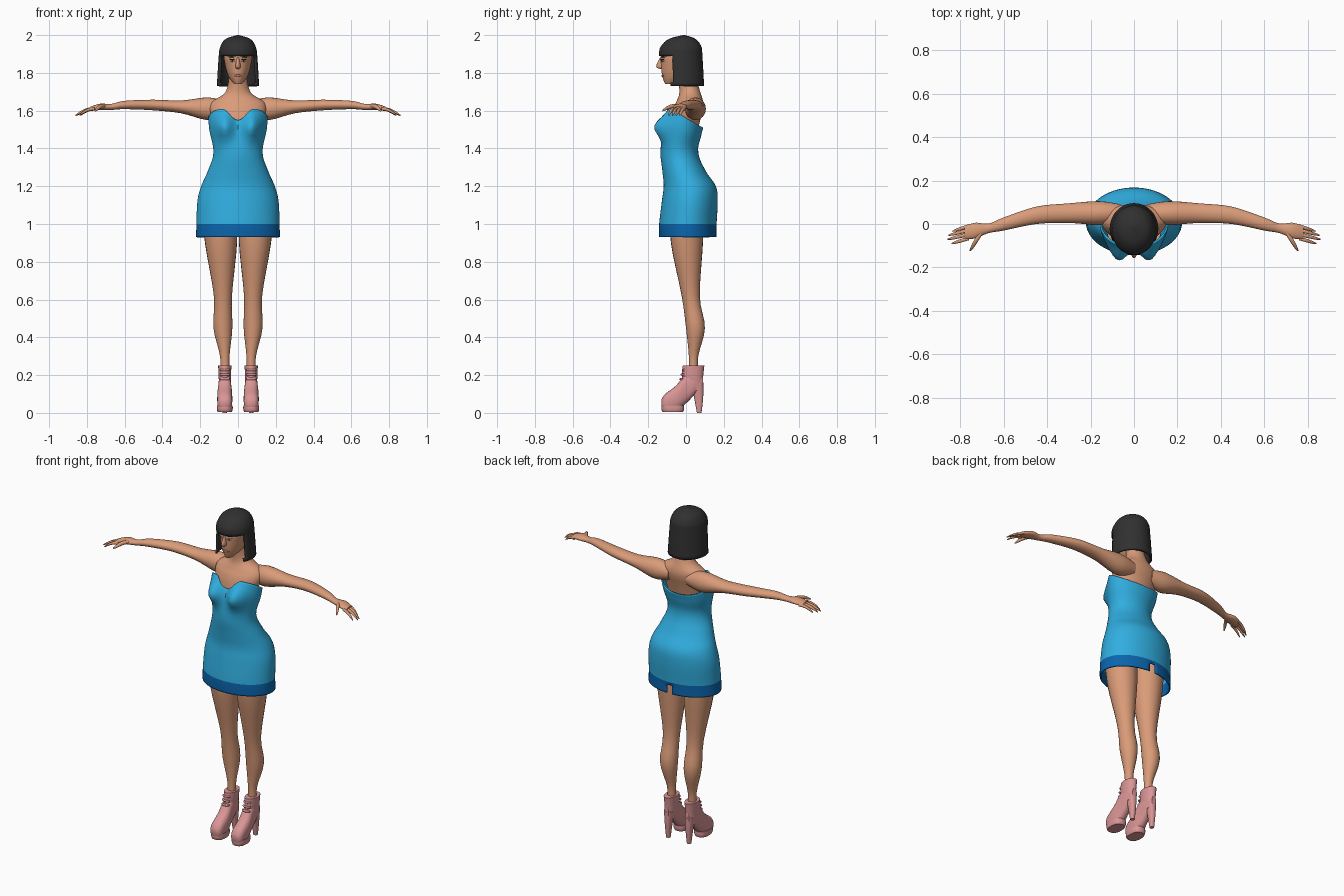
import bpy, bmesh, math

cube = bpy.data.objects.get("Cube")
if cube:
    bpy.data.objects.remove(cube, do_unlink=True)


def material(name, *rgb):
    mat = bpy.data.materials.new(name)
    mat.use_nodes = True
    mat.diffuse_color = (*rgb, 1)
    bsdf = next(n for n in mat.node_tree.nodes if n.type == 'BSDF_PRINCIPLED')
    bsdf.inputs["Base Color"].default_value = (*rgb, 1)
    bsdf.inputs["Roughness"].default_value = 0.7
    return mat


skin = material("skin", .7, .33, .19)
blue = material("dress blue", .03, .42, .74)
navy = material("hem blue", .003, .13, .42)
black = material("hair black", .03, .03, .03)
pink = material("shoe pink", .7, .3, .3)
brown = material("lip brown", .42, .16, .1)
white = material("eye white", .6, .55, .5)


def catmull(a, b, c, d, t):
    return b + t / 2 * (c - a + t * (2 * a - 5 * b + 4 * c - d + t * (3 * (b - c) + d - a)))


def spline(rows, steps):
    """Smooth rows passing through the given key rows."""
    padded = [rows[0], *rows, rows[-1]]
    smooth = []
    for keys in zip(padded, padded[1:], padded[2:], padded[3:]):
        for step in range(steps):
            smooth.append([catmull(*values, step / steps) for values in zip(*keys)])
    return smooth + [list(rows[-1])]


def make_rings(rows, axis='z', sides=24, steps=4, power=1, caps=True, warp=None):
    """Each row is a position, two cross-axis centres and two radii."""
    bm = bmesh.new()
    rings = []
    for along, centre_a, centre_b, radius_a, radius_b in spline(rows, steps):
        ring = []
        for side in range(sides):
            angle = math.tau * side / sides
            sine, cosine = math.sin(angle), -math.cos(angle)
            a = centre_a + radius_a * math.copysign(abs(sine) ** power, sine)
            b = centre_b + radius_b * math.copysign(abs(cosine) ** power, cosine)
            point = {'x': (along, a, b), 'y': (a, along, b), 'z': (a, b, along)}[axis]
            if warp:
                point = warp(*point, min(angle, math.tau - angle))
            ring.append(bm.verts.new(point))
        rings.append(ring)
    for low, high in zip(rings, rings[1:]):
        for side in range(sides):
            after = (side + 1) % sides
            bm.faces.new((low[side], low[after], high[after], high[side]))
    if caps:
        bm.faces.new(rings[0])
        bm.faces.new(rings[-1])
    return bm


def finish(name, bm, *mats):
    bmesh.ops.recalc_face_normals(bm, faces=bm.faces)
    mesh = bpy.data.meshes.new(name)
    bm.to_mesh(mesh)
    bm.free()
    for mat in mats:
        mesh.materials.append(mat)
    mesh.shade_smooth()
    mesh.set_sharp_from_angle(angle=math.radians(50))
    ob = bpy.data.objects.new(name, mesh)
    bpy.context.collection.objects.link(ob)
    return ob


def loft(name, rows, mat, **options):
    return finish(name, make_rings(rows, **options), mat)


def pair(name, rows, mat, **options):
    """Left part with its mirrored right twin."""
    mod = loft(name, rows, mat, **options).modifiers.new("mirror", 'MIRROR')
    mod.use_axis = (True, False, False)


def shell(ob, thickness):
    mod = ob.modifiers.new("thickness", 'SOLIDIFY')
    mod.thickness, mod.offset = thickness, -1


def central(rows):
    """Rows on the centre line: height, half width, y centre, depth."""
    return [(z, 0, y, width, depth) for z, width, y, depth in rows]


def round_rows(rows):
    return [(*row, row[-1]) for row in rows]


# Torso and neck
loft("torso", central([
    (1.4, .11, -.03, .07), (1.55, .135, -.005, .08), (1.61, .15, .01, .08),
    (1.65, .135, .02, .07), (1.7, .065, .02, .055), (1.8, .045, 0, .045)]), skin, sides=32)

# Arms with flattened palms
pair("arms", [
    (.06, .05, 1.61, .04, .04), (.16, .05, 1.61, .055, .06), (.3, .05, 1.62, .045, .034),
    (.45, .04, 1.63, .04, .028), (.6, 0, 1.63, .03, .022), (.67, -.02, 1.62, .022, .016),
    (.73, -.03, 1.62, .036, .017), (.78, -.04, 1.61, .03, .012)], skin, axis='x')


def finger(name, start, end, radius, axis):
    """Tapered digit that droops towards its tip."""
    rows = []
    for step in range(6):
        s = step / 5
        t, a, z = (p + (q - p) * s for p, q in zip(start, end))
        droop = radius * math.sin(math.pi * s)
        rows.append((t, a, z + droop, radius * math.sqrt(1 - .9 * s ** 3)))
    pair(name, round_rows(rows), skin, axis=axis, sides=10, steps=2)


for i, (digit, reach) in enumerate((("index", .84), ("middle", .86), ("ring", .855), ("little", .835))):
    side = .019 * i
    finger(digit + "_fingers", (.76, side - .066, 1.61), (reach, side - .09, 1.575), .009, 'x')
finger("thumbs", (-.03, .7, 1.62), (-.125, .755, 1.6), .012, 'y')

# Legs
pair("legs", round_rows([
    (.2, .07, .04, .025), (.3, .07, .04, .025), (.45, .08, .05, .05),
    (.62, .08, .025, .048), (.9, .09, .005, .085), (1.1, .1, .005, .09)]), skin)


# Dress with a sweetheart neckline
def neckline(angle, peak=.55):
    if angle < peak:
        return 1.58 - .03 * math.cos(math.pi * angle / peak)
    back = (angle - peak) / (math.pi - peak)
    return 1.56 + .05 * math.cos(math.pi * back ** .8)


def dress_shape(x, y, z, angle):
    waist, rim = 1.4, 1.6
    if z > waist:
        z = waist + (z - waist) * (neckline(angle) - waist) / (rim - waist)
    bust = math.exp(-((abs(x) - .075) / .05) ** 2 - ((z - 1.515) / .06) ** 2)
    return x, y - .06 * bust * min(1, max(0, 1.6 * math.cos(angle))), z


hem_top = 1
bm = make_rings(central([
    (.93, .222, .01, .152), (hem_top, .22, .01, .152), (1.12, .215, .02, .148),
    (1.2, .195, .02, .138), (1.28, .16, -.01, .115), (1.38, .13, -.035, .1),
    (1.52, .152, -.02, .1), (1.6, .156, -.005, .096)]),
    sides=72, steps=5, caps=False, warp=dress_shape)

# Hem band and back vent
vent = []
for face in bm.faces:
    middle = face.calc_center_median()
    face.material_index = int(middle.z < hem_top)
    if middle.z < .975 and middle.y > 0 and abs(middle.x) < .015:
        vent.append(face)
bmesh.ops.delete(bm, geom=vent, context='FACES')
shell(finish("dress", bm, blue, navy), .008)

# Head and nose
head_rows = central([
    (1.74, .02, -.08, .03), (1.78, .05, -.045, .08), (1.84, .068, -.035, .097),
    (1.9, .072, -.03, .1), (1.97, .03, -.02, .05)])
loft("head", head_rows, skin, sides=32)
loft("nose", central([
    (1.885, .007, -.12, .015), (1.835, .014, -.125, .033), (1.82, .008, -.12, .015)]), skin)


def face_patch(make, name, x, z, width, height, mat, lift=0):
    """Thin almond lying on the curve of the face."""
    _, _, centre, half, depth = min(spline(head_rows, 8), key=lambda row: abs(row[0] - z))
    rows = []
    for step in range(9):
        s = step / 8
        px = x + width * (s - .5)
        py = centre - depth * math.sqrt(1 - (px / half) ** 2) - lift
        rows.append((px, py, z, .003, height / 2 * math.sin(math.pi * (.05 + .9 * s))))
    make(name, rows, mat, axis='x', sides=12, steps=1)


# Painted face
face_patch(loft, "lips", 0, 1.785, .046, .014, brown)
face_patch(pair, "eyes", .03, 1.864, .03, .011, white)
face_patch(pair, "irises", .03, 1.864, .011, .01, black, lift=.002)
face_patch(pair, "eyelashes", .031, 1.871, .034, .005, black, lift=.001)
face_patch(pair, "eyebrows", .034, 1.885, .042, .007, black)

# Bobbed hair with a straight fringe
fringe = 1.89
bm = make_rings(central([
    (1.73, .112, -.022, .118), (fringe, .102, -.028, .115), (1.94, .093, -.026, .107),
    (1.98, .065, -.02, .07), (2, .005, -.01, .005)]), sides=48, steps=6)
opening = []
for face in bm.faces:
    middle = face.calc_center_median()
    underside = len(face.verts) > 4 and middle.z < fringe
    if underside or (middle.z < fringe and middle.y < -.075):
        opening.append(face)
bmesh.ops.delete(bm, geom=opening, context='FACES')
shell(finish("hair", bm, black), .012)


# High heeled ankle boots
def boot(name, rows, **options):
    """Rows are position, other centre, half width and other radius."""
    pair("boot_" + name, [(t, .07, c, wide, deep) for t, c, wide, deep in rows], pink, **options)


boot("feet", [
    (-.13, .05, .02, .02), (-.11, .055, .037, .045), (-.05, .08, .04, .067),
    (0, .13, .034, .08), (.05, .16, .03, .06), (.09, .16, .015, .03)], axis='y', power=.8)
boot("platforms", [
    (.005, -.07, .038, .055), (.02, -.07, .042, .06), (.04, -.07, .042, .06)], power=.8)
boot("shafts", [(.12, .055, .025, .035), (.18, .035, .032, .055), (.25, .04, .035, .057)])
boot("heels", [(0, .07, .012, .012), (.08, .067, .018, .024), (.16, .06, .026, .032)], power=.8)
for i in range(4):
    rows = [(.07 + .024 * o, .008 * o * o + .006 * i - .035, .155 + .024 * i, .006) for o in (-1, 0, 1)]
    pair(f"boot_laces_{i + 1}", round_rows(rows), pink, axis='x', sides=8)
